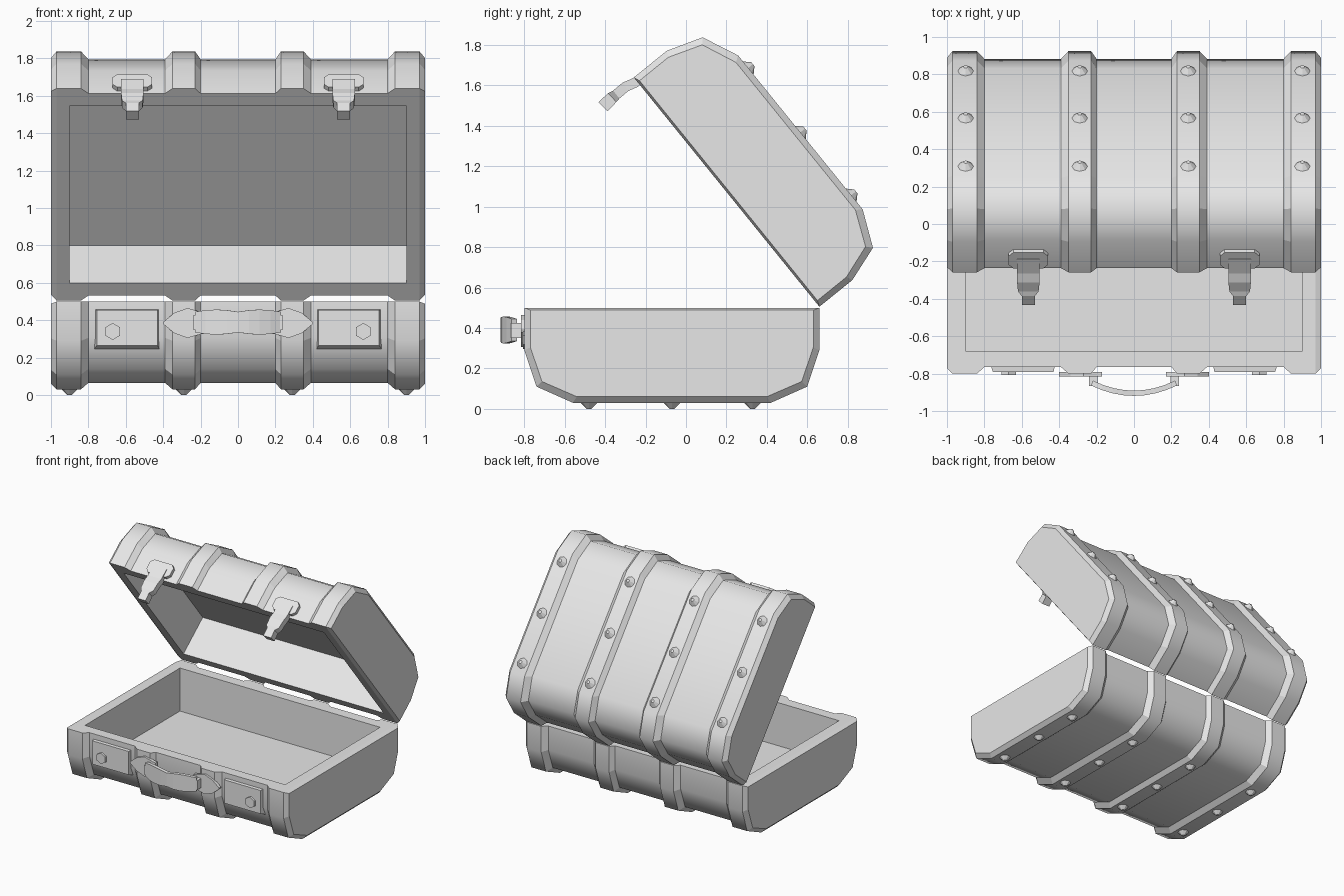
import bpy, bmesh, math
from mathutils import Matrix, Vector

cube = bpy.data.objects.get("Cube")
if cube:
    bpy.data.objects.remove(cube, do_unlink=True)

grey = bpy.data.materials.new("plain_grey")
grey.use_nodes = True
GREY = (0.8, 0.8, 0.8, 1)
grey.diffuse_color = GREY
grey.node_tree.nodes["Principled BSDF"].inputs["Base Color"].default_value = GREY


def finish(bm, name, smooth=False):
    """Turn a bmesh into a named object; smooth only the shallow folds along x."""
    bmesh.ops.recalc_face_normals(bm, faces=bm.faces)
    if smooth:
        for f in bm.faces:
            f.smooth = True
        for e in bm.edges:
            along = (e.verts[1].co - e.verts[0].co).normalized()
            e.smooth = abs(along.x) > 0.9 and e.calc_face_angle(math.pi) < math.radians(55)
    mesh = bpy.data.meshes.new(name)
    bm.to_mesh(mesh)
    bm.free()
    mesh.materials.append(grey)
    obj = bpy.data.objects.new(name, mesh)
    bpy.context.collection.objects.link(obj)
    return obj


def loft(bm, loops, caps=True):
    """Join equal rings of points into a skin."""
    rings = [[bm.verts.new(p) for p in loop] for loop in loops]
    n = len(rings[0])
    for a, b in zip(rings, rings[1:]):
        for i in range(n):
            j = (i + 1) % n
            bm.faces.new((a[i], a[j], b[j], b[i]))
    if caps:
        bm.faces.new(rings[0])
        bm.faces.new(rings[-1])
    return rings


# Both halves share one local frame: x across, u from hinge to front, v from rim outward
def frame(u_dir, v_dir, hinge):
    m = Matrix((Vector((1, 0, 0)), u_dir, v_dir)).transposed().to_4x4()
    m.translation = hinge
    return m


c, s = 0.629, 0.777
BASE = frame(Vector((0, -1, 0)), Vector((0, 0, -1)), Vector((0, 0.66, 0.5)))
LID = frame(Vector((0, -c, s)), Vector((0, s, c)), Vector((0, 0.66, 0.505)))

DEPTH, HEIGHT, WALL, SIDE = 1.46, 0.47, 0.12, 0.9
HALF_PROFILE = [(0.73, 0), (0.73, 0.21), (0.67, 0.39), (0.49, HEIGHT)]
# Bands stand proud, panels between them are sunk: (x, inset)
STATIONS = [(1, 0.03), (0.97, 0), (SIDE, 0), (0.84, 0), (0.8, 0.035),
            (0.39, 0.035), (0.35, 0), (0.23, 0), (0.2, 0.035)]


def ring(x, inset):
    mid = DEPTH / 2
    ku, kv = 1 - inset / mid, 1 - inset / HEIGHT
    lip = 0.012 if abs(x) == 1 else 0
    half = [(u * ku, max(v * kv, lip)) for u, v in HALF_PROFILE]
    half.insert(0, (mid - WALL, lip))
    pts = [(-u, v) for u, v in half] + [(u, v) for u, v in reversed(half)]
    return [(x, mid + u, v) for u, v in pts]


def shell(name, matrix, cavity):
    bm = bmesh.new()
    xs = [(-x, d) for x, d in STATIONS] + STATIONS[::-1]
    loft(bm, [ring(x, d) for x, d in xs])
    # Open the rim between the walls, then sink the cavity
    hole = [f for f in bm.faces
            if all(abs(v.co.x) < SIDE + 0.001 and abs(v.co.z) < 0.001
                   and WALL - 0.001 < v.co.y < DEPTH - WALL + 0.001 for v in f.verts)]
    bmesh.ops.delete(bm, geom=hole, context='FACES')
    border = [e for e in bm.edges if e.is_boundary]
    new = bmesh.ops.extrude_edge_only(bm, edges=border)["geom"]
    bmesh.ops.translate(bm, vec=(0, 0, cavity),
                        verts=[g for g in new if isinstance(g, bmesh.types.BMVert)])
    bmesh.ops.holes_fill(bm, edges=[e for e in bm.edges if e.is_boundary], sides=0)
    bm.transform(matrix)
    finish(bm, name, True)


def rivets(name, matrix):
    bm = bmesh.new()
    for x in (-0.9, -0.29, 0.29, 0.9):
        for u in (0.33, 0.73, 1.14):
            bmesh.ops.create_cone(bm, cap_ends=True, segments=8, radius1=0.042, radius2=0.012,
                                  depth=0.03, matrix=Matrix.Translation((x, u, HEIGHT + 0.015)))
    bm.transform(matrix)
    finish(bm, name)


def ribbon(name, path, place):
    """Sweep a flat bar along (a, b, half_width, thickness) stops."""
    bm = bmesh.new()
    loops = []
    for i, (a, b, w, t) in enumerate(path):
        p, q = path[max(i - 1, 0)], path[min(i + 1, len(path) - 1)]
        d = Vector((q[0] - p[0], q[1] - p[1])).normalized() * (t / 2)
        loops.append([place(a - k * d.y, b + k * d.x, h)
                      for k, h in ((1, w), (1, -w), (-1, -w), (-1, w))])
    loft(bm, loops)
    return finish(bm, name)


def slab(name, back, front, place):
    """Solid between two outlines given as (points, depth)."""
    bm = bmesh.new()
    loft(bm, [[place(a, b, d) for a, b in pts] for pts, d in (back, front)])
    return finish(bm, name)


def rect(x0, x1, y0, y1):
    return [(x0, y0), (x1, y0), (x1, y1), (x0, y1)]


shell("base_shell", BASE, 0.35)
shell("lid_shell", LID, 0.32)
rivets("base_rivets", BASE)
rivets("lid_rivets", LID)

# Fittings repeated on each side
for side, k in (("right", -1), ("left", 1)):
    def front(a, b, d):
        return (k * a, d, b)

    # Lock plate with hexagonal stud
    slab(side + "_lock_plate", (rect(0.42, 0.77, 0.245, 0.46), -0.74),
         (rect(0.43, 0.755, 0.265, 0.455), -0.79), front)
    hexagon = [(0.67 + 0.045 * math.sin(i * math.pi / 3), 0.34 + 0.045 * math.cos(i * math.pi / 3))
               for i in range(6)]
    slab(side + "_lock_stud", (hexagon, -0.78), (hexagon, -0.806), front)

    # Leaf-shaped handle mount and its post
    upper = [(0.17, 0.055), (0.2, 0.06), (0.27, 0.08), (0.34, 0.055), (0.4, 0.005)]
    leaf = [(x, 0.385 + h) for x, h in upper] + [(x, 0.385 - h) for x, h in reversed(upper)]
    slab(side + "_handle_mount", (leaf, -0.79), (leaf, -0.816), front)
    post = rect(0.195, 0.24, 0.35, 0.425)
    slab(side + "_handle_post", (post, -0.81), (post, -0.865), front)

    # Latch plate with clipped corners, lying on the lid front
    def on_lid(a, b, d):
        return LID @ Vector((k * (0.565 + a), d, 0.075 + b))

    clipped = [(0.105, 0.03), (0.08, 0.055), (-0.08, 0.055), (-0.105, 0.03),
               (-0.105, -0.03), (-0.08, -0.055), (0.08, -0.055), (0.105, -0.03)]
    slab(side + "_latch_plate", (clipped, 1.4), (clipped, 1.452), on_lid)

    # Bent hasp with narrow tongue
    ribbon(side + "_latch_hasp",
           [(-0.18, 1.68, 0.06, 0.03), (-0.25, 1.615, 0.06, 0.05), (-0.3, 1.593, 0.06, 0.05),
            (-0.345, 1.555, 0.055, 0.05), (-0.365, 1.54, 0.035, 0.06), (-0.41, 1.495, 0.035, 0.064)],
           lambda a, b, h: (k * 0.565 + h, a, b))

# Curved carrying strap
strap = []
for i in range(-4, 5):
    t = i / 4
    strap.append((0.225 * t, -0.905 + 0.055 * t * t, 0.055 + 0.012 * math.sin(abs(t) * math.pi), 0.028))
ribbon("handle_strap", strap, lambda a, b, h: (a, b, 0.39 + h))
